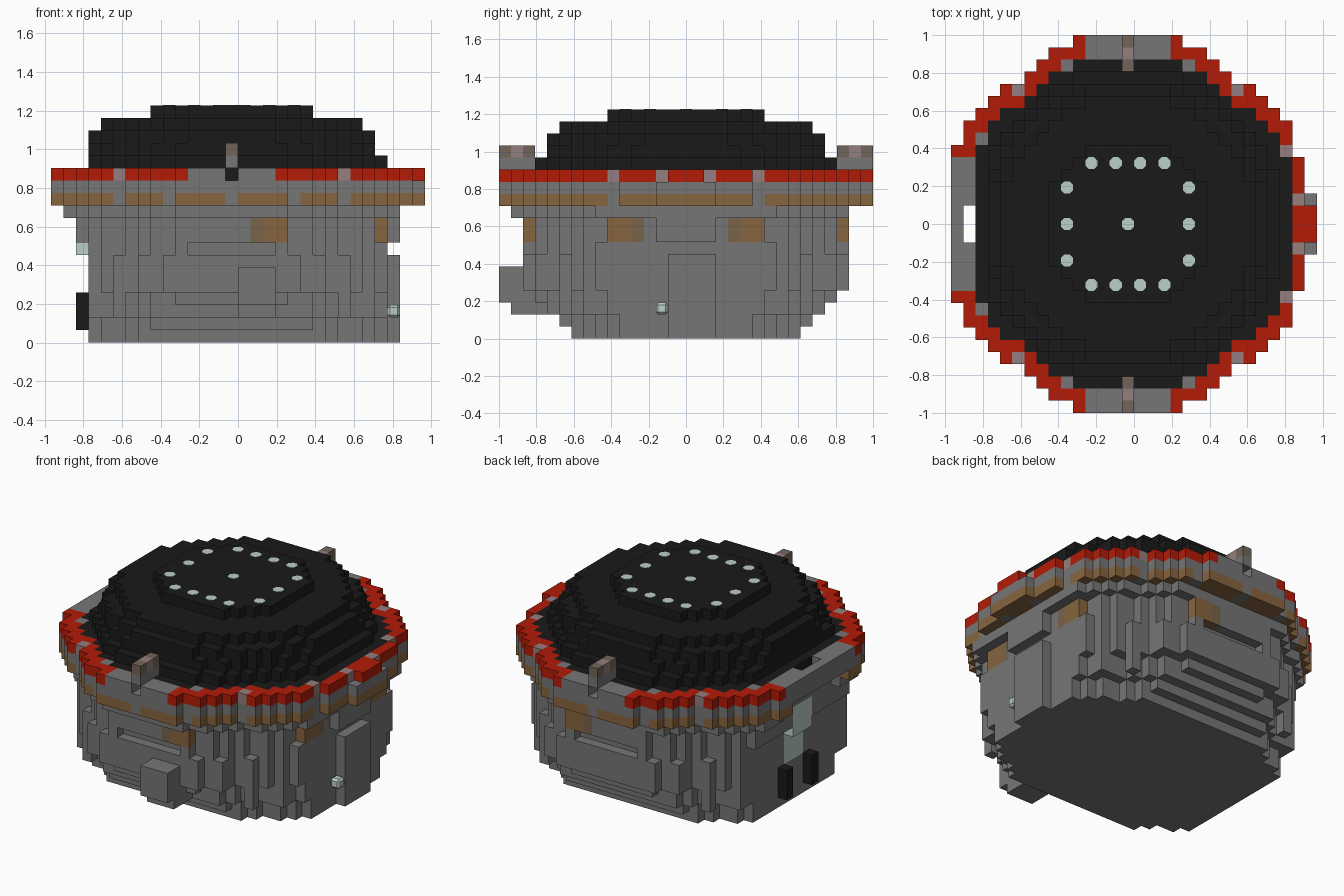
import bpy, bmesh
from mathutils import Matrix, Vector

if "Cube" in bpy.data.objects:
    bpy.data.objects.remove(bpy.data.objects["Cube"])

V = 2 / 31          # block size
CX, CY = 14, 15     # centre block of the round plan

COLOURS = {
    "grey": (0.18, 0.18, 0.18), "red": (0.45, 0.011, 0.002),
    "brown": (0.245, 0.13, 0.05), "black": (0.010, 0.010, 0.010),
    "pale_glass": (0.50, 0.62, 0.58), "pink": (0.30, 0.21, 0.21),
    "taupe": (0.17, 0.13, 0.10), "dull_brown": (0.19, 0.125, 0.07),
}
MATS = {}
for name, rgb in COLOURS.items():
    m = bpy.data.materials.new(name)
    m.use_nodes = True
    m.diffuse_color = (*rgb, 1)
    bsdf = m.node_tree.nodes["Principled BSDF"]
    bsdf.inputs["Base Color"].default_value = (*rgb, 1)
    bsdf.inputs["Roughness"].default_value = 0.8
    MATS[name] = m
NAMES = list(COLOURS)

# Half widths of the stepped round plan, by row distance from the centre
HALF = [14] * 7 + [13, 13, 12, 11, 10, 8, 7, 6, 4]
cells = {}          # (i, j, k) -> (part, colour)


def disc(k, part, colour, shrink=0, left=14, right=14, depth=15):
    """Fill one layer with the plan, shrunk, and clipped at the sides and ends."""
    depth = min(depth, 15 - shrink)
    for dy in range(-depth, depth + 1):
        w = HALF[abs(dy) + shrink]
        for dx in range(-min(w, left), min(w, right) + 1):
            cells[CX + dx, CY + dy, k] = (part, colour)


def round_layer(k, radius, left, right, depth):
    """Fill one dome layer with a clipped circle."""
    for dx in range(-left, right + 1):
        for dy in range(-depth, depth + 1):
            if dx * dx + dy * dy <= radius * radius:
                cells[CX + dx, CY + dy, k] = ("dome", "black")


def box(xs, ys, zs, part, colour):
    """Fill an inclusive block range."""
    for i in range(xs[0], xs[1] + 1):
        for j in range(ys[0], ys[1] + 1):
            for k in range(zs[0], zs[1] + 1):
                cells[i, j, k] = (part, colour)


def clear(xs, ys, zs):
    for c in [c for c in cells if xs[0] <= c[0] <= xs[1]
              and ys[0] <= c[1] <= ys[1] and zs[0] <= c[2] <= zs[1]]:
        del cells[c]


# Hull: stepped underside, straight walls, flared collar
for k in range(8):
    disc(k, "hull", "grey", max(2, 4 - k // 2), 11, 12, 9 + k)
for k in (8, 9):
    disc(k, "hull", "grey", 2, 12, 12)
disc(10, "hull", "grey", 1, 13, 13)
clear((0, 29), (29, 30), (10, 10))
for ys in ((0, 8), (22, 30)):
    clear((26, 29), ys, (8, 9))
box((27, 27), (14, 17), (0, 6), "hull", "grey")
box((27, 27), (13, 17), (8, 9), "hull", "grey")

# Front and back wall panels with a groove above
for j in (2, 28):
    box((9, 19), (j, j), (4, 6), "hull", "grey")
    clear((11, 17), (j, j), (7, 7))

# Brown windows in the upper wall, duller towards the middle
for c in list(cells):
    i, j, k = c
    dy = abs(j - CY)
    if k in (8, 9):
        if i in (16, 17, 18) and dy == 13:
            cells[c] = ("hull", "dull_brown" if i == 16 else "brown")
        if dy in (4, 5, 6) and i == 26:
            cells[c] = ("hull", "dull_brown" if dy == 4 else "brown")

# Vertical ribs on the diagonal walls
for dx, dy in ((9, 10), (11, 8), (7, 12)):
    for sx in (-1, 1):
        for sy in (-1, 1):
            i, j = CX + sx * dx, CY + sy * dy
            box((i, i), (j, j), (max(2, dy - 8), 6), "hull", "grey")

# Front hatch
box((15, 17), (0, 3), (3, 5), "front_hatch", "grey")
box((15, 17), (1, 4), (2, 2), "front_hatch", "grey")

# Ring: brown band, grey wall, red rim
disc(11, "band", "brown")
disc(12, "ring_wall", "grey")
disc(13, "rim", "red")
for j in (9, 21):
    clear((28, 28), (j, j), (11, 13))
box((29, 29), (13, 17), (11, 11), "band", "brown")
box((29, 29), (13, 17), (12, 12), "ring_wall", "grey")
box((29, 29), (14, 16), (13, 13), "rim", "red")

# Dome
disc(13, "dome", "black", 2, 12, 13)
round_layer(14, 12.7, 11, 12, 12)
round_layer(15, 12.0, 11, 11, 11)
round_layer(16, 11.6, 11, 11, 11)
round_layer(17, 10.5, 10, 10, 10)
for dy in range(-6, 7):
    w = min(6, 9 - abs(dy))
    box((CX - w, CX + w), (CY + dy, CY + dy), (18, 18), "dome", "black")

# Ring details: spokes and plain grey sections
for c in list(cells):
    i, j, k = c
    dx, dy = i - CX, abs(j - CY)
    spoke = ((abs(dx) == 9 and dy == 11) or (dx == 13 and dy == 6)
             or (dx == 14 and dy == 2))
    if spoke and k == 13:
        cells[c] = ("rim", "pink")
    elif k == 11 and (spoke or (dy >= 13 and abs(dx) in (0, 5))):
        cells[c] = ("band", "grey")
    if k == 13 and ((abs(dx) <= 3 and dy >= 14) or (dx <= -13 and dy <= 5)
                    or (abs(dx) == 5 and dy == 13) or (dx == -12 and dy == 7)):
        cells[c] = ("rim", "grey")

# Front and back bollards bridging a slot in the rim
for j_out, s in ((0, 1), (30, -1)):
    for n, colour in enumerate(("taupe", "pink", "taupe")):
        j = j_out + s * n
        box((CX, CX), (j, j), (14, 14), "bollard", "grey")
        box((CX, CX), (j, j), (15, 15), "bollard", colour)
    ends = sorted((j_out, j_out + s))
    clear((CX, CX), ends, (13, 13))

# Side doorway under the bridge, with a black jamb on each side
clear((0, 1), (11, 19), (10, 11))
clear((1, 1), (14, 16), (12, 13))
box((3, 3), (14, 16), (4, 6), "door_glass", "pale_glass")
box((2, 2), (14, 16), (7, 9), "door_glass", "pale_glass")
for j in (13, 17):
    box((2, 2), (j, j), (1, 3), "door_jamb", "black")


def corner(i, j, k):
    return Vector(((i - 15) * V, (j - 15.5) * V, k * V))


def finish(bm, name, colours):
    me = bpy.data.meshes.new(name)
    bm.to_mesh(me)
    bm.free()
    for c in colours:
        me.materials.append(MATS[c])
    ob = bpy.data.objects.new(name, me)
    bpy.context.collection.objects.link(ob)


# Skin each part: only faces with no neighbouring block
for part in sorted({p for p, _ in cells.values()}):
    bm = bmesh.new()
    own = {c: col for c, (p, col) in cells.items() if p == part}
    used = [n for n in NAMES if n in own.values()]
    for c, col in own.items():
        for axis in range(3):
            for side in (0, 1):
                near = list(c)
                near[axis] += 2 * side - 1
                if tuple(near) in cells:
                    continue
                quad = []
                for a, b in ((0, 0), (1, 0), (1, 1), (0, 1)):
                    p = list(c)
                    p[axis] += side
                    p[(axis + 1) % 3] += a
                    p[(axis + 2) % 3] += b
                    quad.append(bm.verts.new(corner(*p)))
                f = bm.faces.new(quad if side else quad[::-1])
                f.material_index = used.index(col)
    bmesh.ops.remove_doubles(bm, verts=bm.verts, dist=V / 50)
    bmesh.ops.dissolve_limit(bm, angle_limit=0.01, verts=bm.verts,
                             edges=bm.edges, delimit={"MATERIAL"})
    finish(bm, part, used)

# Roof lamps: flat eight-sided plates
spots = [(CX, CY)]
for s in (-1, 1):
    spots += [(CX + dx, CY + 5 * s) for dx in (-3, -1, 1, 3)]
    spots += [(CX + 5 * s, CY + dy) for dy in (-3, 0, 3)]
bm = bmesh.new()
for i, j in spots:
    at = corner(i + 0.5, j + 0.5, 19)
    rot = Matrix.Rotation(0.3927, 4, "Z")
    bmesh.ops.create_cone(bm, cap_ends=True, segments=8, radius1=V * 0.54,
                          radius2=V * 0.54, depth=0.004,
                          matrix=Matrix.Translation(at) @ rot)
finish(bm, "roof_lamps", ["pale_glass"])

# Side lamp: bevelled block
bm = bmesh.new()
bmesh.ops.create_cube(bm, size=V,
                      matrix=Matrix.Translation(corner(27.5, 13.5, 2.5)))
bmesh.ops.bevel(bm, geom=bm.edges[:], offset=V * 0.2, segments=1,
                affect="EDGES")
finish(bm, "side_lamp", ["pale_glass"])
